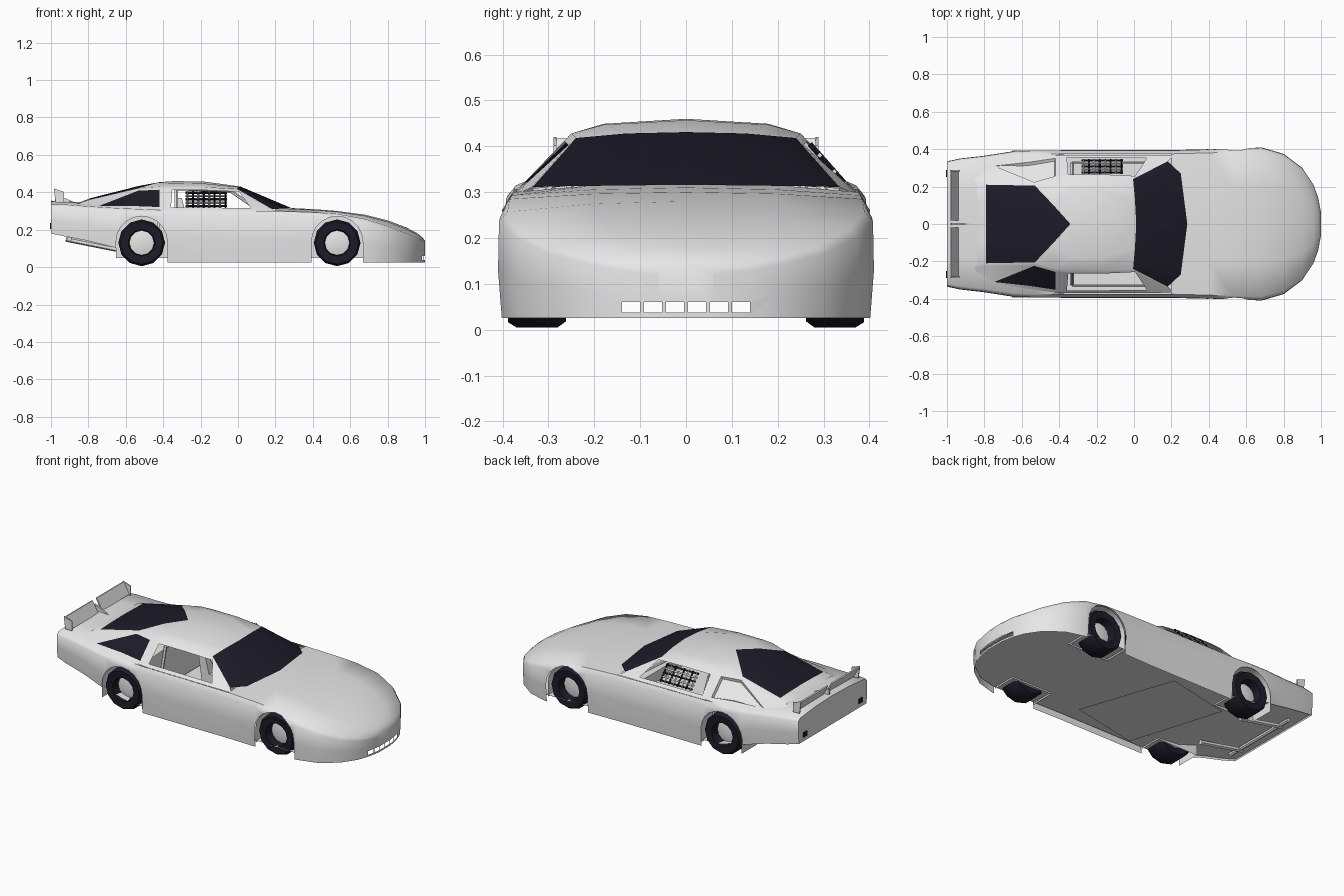
import bpy, bmesh, math
from mathutils import Vector

if "Cube" in bpy.data.objects:
    bpy.data.objects.remove(bpy.data.objects["Cube"])


def material(name, rgb):
    m = bpy.data.materials.new(name)
    m.diffuse_color = (*rgb, 1)
    m.use_nodes = True
    m.node_tree.nodes["Principled BSDF"].inputs["Base Color"].default_value = m.diffuse_color
    return m


PAINT = material("pale grey paint", (0.88, 0.88, 0.88))
DARK = material("dark glass and rubber", (0.012, 0.0105, 0.021))


def finish(name, bm, mats=(PAINT,), normals=True, smooth=None):
    if normals:
        bmesh.ops.recalc_face_normals(bm, faces=bm.faces[:])
    me = bpy.data.meshes.new(name)
    bm.to_mesh(me)
    bm.free()
    ob = bpy.data.objects.new(name, me)
    bpy.context.collection.objects.link(ob)
    for m in mats:
        me.materials.append(m)
    if smooth:
        shade(ob, smooth)
    return ob


def activate(ob):
    bpy.ops.object.select_all(action='DESELECT')
    ob.select_set(True)
    bpy.context.view_layer.objects.active = ob


def shade(ob, angle):
    activate(ob)
    bpy.ops.object.shade_smooth_by_angle(angle=math.radians(angle))


def face_outward(bm):
    """Turn the faces of an open car shell away from its core."""
    for f in bm.faces:
        f.normal_update()
        c = f.calc_center_median()
        if f.normal.dot(c - Vector((c.x * .9, 0, .15))) < 0:
            f.normal_flip()


def face_up(bm, sign=1):
    for f in bm.faces:
        f.normal_update()
        if f.normal.z * sign < 0:
            f.normal_flip()


def prism(name, pts, y0, y1, mat=PAINT):
    """Extrude an x-z outline from y0 to y1."""
    bm = bmesh.new()
    a = [bm.verts.new((x, y0, z)) for x, z in pts]
    b = [bm.verts.new((x, y1, z)) for x, z in pts]
    bm.faces.new(a)
    bm.faces.new(b[::-1])
    n = len(pts)
    for i in range(n):
        bm.faces.new((a[i], a[(i + 1) % n], b[(i + 1) % n], b[i]))
    return finish(name, bm, (mat,))


def box(name, x0, x1, y0, y1, z0, z1, mat=PAINT):
    return prism(name, [(x0, z0), (x1, z0), (x1, z1), (x0, z1)], y0, y1, mat)


def rod(name, p, q, r, mat=PAINT, sides=6):
    p, q = Vector(p), Vector(q)
    bm = bmesh.new()
    bmesh.ops.create_cone(bm, cap_ends=True, segments=sides, radius1=r, radius2=r, depth=(q - p).length)
    ob = finish(name, bm, (mat,))
    ob.location = (p + q) / 2
    ob.rotation_euler = (q - p).to_track_quat('Z', 'Y').to_euler()


# Lower body: x, half width, bottom, shoulder height, centre height
STATIONS = [
    (-1.0, .335, .18, .335, .355), (-.93, .35, .165, .335, .352), (-.8, .365, .14, .325, .345),
    (-.64, .39, .10, .315, .335), (-.52, .395, .06, .31, .33), (-.4, .395, .025, .305, .32),
    (-.1, .395, .025, .303, .32), (.2, .395, .025, .30, .32), (.4, .40, .025, .293, .31),
    (.53, .405, .025, .285, .30), (.68, .41, .025, .257, .28), (.8, .375, .025, .22, .25),
    (.9, .30, .025, .18, .212), (.96, .21, .025, .155, .18), (.985, .14, .025, .14, .16),
    (1.0, .06, .025, .13, .14)]
bm = bmesh.new()
rings = []
for x, w, b, s, t in STATIONS:
    half = [(.98 * w, b), (w, b + .45 * (s - b)), (.995 * w, s - .1 * (s - b)), (.95 * w, s),
            (.5 * w, s + .75 * (t - s)), (0, t)]
    full = half + [(-y, z) for y, z in half[-2::-1]]
    rings.append([bm.verts.new((x, y, z)) for y, z in full])
for i in range(len(rings) - 1):
    for j in range(10):
        if 5 <= i <= 6 and 3 <= j <= 6:      # open under the cabin
            continue
        bm.faces.new((rings[i][j], rings[i][j + 1], rings[i + 1][j + 1], rings[i + 1][j]))
bm.faces.new(rings[0])
bm.faces.new(rings[-1])
face_outward(bm)
body = finish("body_shell", bm, (PAINT, DARK), normals=False)
mod = body.modifiers.new("thickness", 'SOLIDIFY')
mod.thickness = .007
mod.material_offset = mod.material_offset_rim = 1

# Cutters for wheel arches and nose intake slots
AXLES = (-.515, .53)
cutters = []
for ax in AXLES:
    arch = [(ax + .137 * math.cos(a), .135 + .137 * math.sin(a))
            for a in [math.pi * k / 10 for k in range(11)]]
    for s in (-1, 1):
        cutters.append(prism("arch_cutter", arch + [(ax - .137, -.1), (ax + .137, -.1)], s * .24, s * .5))
        # Wheel well: curved liner and inner wall
        bm = bmesh.new()
        line = [(ax + .137, .05)] + arch + [(ax - .137, .05)]
        rows = [[bm.verts.new((x, s * y, z)) for x, z in line] for y in (.24, .392)]
        for k in range(len(line) - 1):
            f = bm.faces.new((rows[0][k], rows[0][k + 1], rows[1][k + 1], rows[1][k]))
            f.normal_update()
            if f.normal.dot(f.calc_center_median() - Vector((ax, s * .316, .1))) < 0:
                f.normal_flip()
        f = bm.faces.new(rows[0])
        f.normal_update()
        if f.normal.y * s < 0:
            f.normal_flip()
        finish("wheel_well", bm, normals=False, smooth=35)
for k in range(6):
    y = -.12 + .048 * k
    cutters.append(box("slot_cutter", .93, 1.05, y - .02, y + .02, .037, .06))
for c in cutters:
    c.hide_render = True
    c.data.materials.append(DARK)
    for p in c.data.polygons:
        p.material_index = 1
    m = body.modifiers.new("cut", 'BOOLEAN')
    m.operation = 'DIFFERENCE'
    m.solver = 'EXACT'
    m.object = c
activate(body)
for m in list(body.modifiers):
    bpy.ops.object.modifier_apply(modifier=m.name)
for c in cutters:
    bpy.data.objects.remove(c)
# Keep only the outer skin
bm = bmesh.new()
bm.from_mesh(body.data)
bmesh.ops.delete(bm, geom=[f for f in bm.faces if f.material_index], context='FACES')
bm.to_mesh(body.data)
bm.free()
body.data.materials.pop(index=1)
shade(body, 50)

# Belly: pale pan that follows the body, and a central floor panel
bm = bmesh.new()
rows = []
for x, w, b, s, t in STATIONS[:-1]:
    z = max(b + .01, .06)
    rows.append([bm.verts.new((x, y * w, z)) for y in (-.96, .96)])
for a, b in zip(rows, rows[1:]):
    bm.faces.new((a[0], a[1], b[1], b[0]))
face_up(bm)
finish("belly_pan", bm, normals=False, smooth=35)
bm = bmesh.new()
bm.faces.new([bm.verts.new((x, y, .05)) for x, y in ((-.03, .31), (.17, -.27), (-.27, -.36), (-.45, .22))])
face_up(bm, -1)
finish("floor_panel", bm, normals=False)

# Cabin: base point, rail point, mid roof point, centre point per station
CABIN = [
    ((-.88, .27, .325), (-.84, .22, .345), (-.84, .11, .347), (-.84, 0, .349)),
    ((-.74, .325, .32), (-.79, .21, .362), (-.79, .11, .366), (-.79, 0, .368)),
    ((-.56, .35, .312), (-.53, .205, .423), (-.53, .10, .432), (-.53, 0, .434)),
    ((-.42, .368, .305), (-.42, .24, .43), (-.43, .10, .452), (-.42, 0, .454)),
    ((-.36, .37, .303), (-.35, .25, .428), (-.34, .18, .449), (-.34, 0, .46)),
    ((-.16, .37, .302), (-.18, .25, .428), (-.18, .18, .447), (-.18, 0, .457)),
    ((.08, .37, .30), (-.005, .24, .418), (.005, .13, .428), (.012, 0, .431)),
    ((.21, .365, .297), (.18, .335, .311), (.25, .27, .313), (.285, 0, .316))]
REAR_GLASS = {(1, 1, 0), (1, 1, 1), (1, 2, 0), (1, 2, 1), (2, 1, 0), (2, 2, 0), (2, 2, 1), (3, 2, 0)}
bm = bmesh.new()
recess = []
for s in (-1, 1):
    rows = []
    for base, rail, mid, cen in CABIN:
        b, r = Vector(base), Vector(rail)
        pts = [b, b.lerp(r, .13), b.lerp(r, .87), r, Vector(mid), Vector(cen)]
        rows.append([bm.verts.new((p.x, s * p.y, p.z)) for p in pts])
    for i in range(7):
        p, q = rows[i], rows[i + 1]
        for j in range(3):                    # side walls
            if j == 1 and i in (4, 5):        # open door window
                continue
            if j == 1 and i == 1:             # pointed tail of the quarter window
                bm.faces.new((p[1], q[2], p[2]))
                panes = [bm.faces.new((p[1], q[1], q[2]))]
            else:
                panes = [bm.faces.new((p[j], q[j], q[j + 1], p[j + 1]))]
            if j == 1 and i in (1, 2):
                if s < 0:
                    panes[0].material_index = 1
                else:
                    recess += panes
        for j in (3, 4):                      # roof, rear glass and windshield
            tris = ((p[j], p[j + 1], q[j + 1]), (p[j], q[j + 1], q[j]))
            for k, tri in enumerate(tris):
                f = bm.faces.new(tri)
                f.material_index = int(i == 6 or (i, j - 2, k) in REAR_GLASS)
bmesh.ops.remove_doubles(bm, verts=bm.verts[:], dist=.0005)
face_outward(bm)
bmesh.ops.inset_region(bm, faces=[f for f in recess if f.is_valid], thickness=.01, depth=-.015)
finish("cabin", bm, (PAINT, DARK), normals=False, smooth=40)

# Wheels: revolved tyre with a recessed pale rim
TYRE = [(.07, .27), (.112, .262), (.125, .28), (.125, .37), (.114, .388), (.072, .384), (.066, .335)]
for ax in AXLES:
    for s in (-1, 1):
        bm = bmesh.new()
        N = 12
        loops = [[bm.verts.new((ax + r * math.cos(2 * math.pi * k / N), s * y,
                                .13 + r * math.sin(2 * math.pi * k / N))) for k in range(N)]
                 for r, y in TYRE]
        for a, b in zip(loops, loops[1:]):
            for k in range(N):
                bm.faces.new((a[k], a[(k + 1) % N], b[(k + 1) % N], b[k]))
        hub = bm.verts.new((ax, s * .35, .13))
        for k in range(N):
            bm.faces.new((loops[-1][k], loops[-1][(k + 1) % N], hub)).material_index = 1
        finish("wheel", bm, (DARK, PAINT), smooth=35)

# Rear spoiler in two halves, with end plates, centre bracket and tail lights
for s in (-1, 1):
    prism("spoiler_blade", [(-.945, .347), (-.938, .35), (-.975, .418), (-.984, .416)], s * .02, s * .285)
    prism("spoiler_end", [(-.975, .345), (-.93, .345), (-.93, .402), (-.985, .42)], s * .282, s * .289)
    prism("tail_light", [(-1.004, .205), (-.995, .205), (-.995, .235), (-1.004, .235)],
          s * .25, s * .29, DARK)
prism("spoiler_bracket", [(-.98, .345), (-.87, .345), (-.975, .39)], -.005, .005)

# Rear under-frame
for s in (-1, 1):
    rod("rear_frame_rail", (-.62, s * .17, .09), (-.92, s * .17, .15), .014)
rod("rear_cross_bar", (-.9, -.25, .15), (-.9, .25, .15), .012)

# Interior: dashboard, bulkheads, seat and roll cage
box("dashboard", .06, .16, -.33, .33, .23, .295)
box("rear_bulkhead", -.43, -.42, -.34, .34, .07, .30)
prism("seat", [(-.12, .08), (-.12, .13), (-.24, .13), (-.3, .37), (-.33, .37), (-.29, .08)], .06, .22)
for s in (-1, 1):
    rod("cage_rear_post", (-.33, s * .32, .07), (-.33, s * .225, .425), .01)
    rod("cage_roof_bar", (-.33, s * .222, .42), (-.04, s * .222, .408), .009)
    rod("cage_front_post", (-.04, s * .222, .408), (.13, s * .31, .29), .009)
    for z in (.12, .2, .28):
        rod("cage_door_bar", (-.33, s * .33, z), (.12, s * .33, z), .009)
rod("cage_cross_bar", (-.33, -.225, .425), (-.33, .225, .425), .01)

# Window net on the left door
LOW, HIGH = Vector((0, .345, .32)), Vector((0, .27, .405))
for k in range(8):
    x = Vector((-.27 + .029 * k, 0, 0))
    rod("net_strap", LOW + x, HIGH + x, .006, DARK if k % 2 else PAINT, 4)
for k in range(5):
    p = LOW.lerp(HIGH, .08 + .21 * k)
    rod("net_band", p + Vector((-.28, 0, 0)), p + Vector((-.06, 0, 0)), .006, PAINT if k % 2 else DARK, 4)
